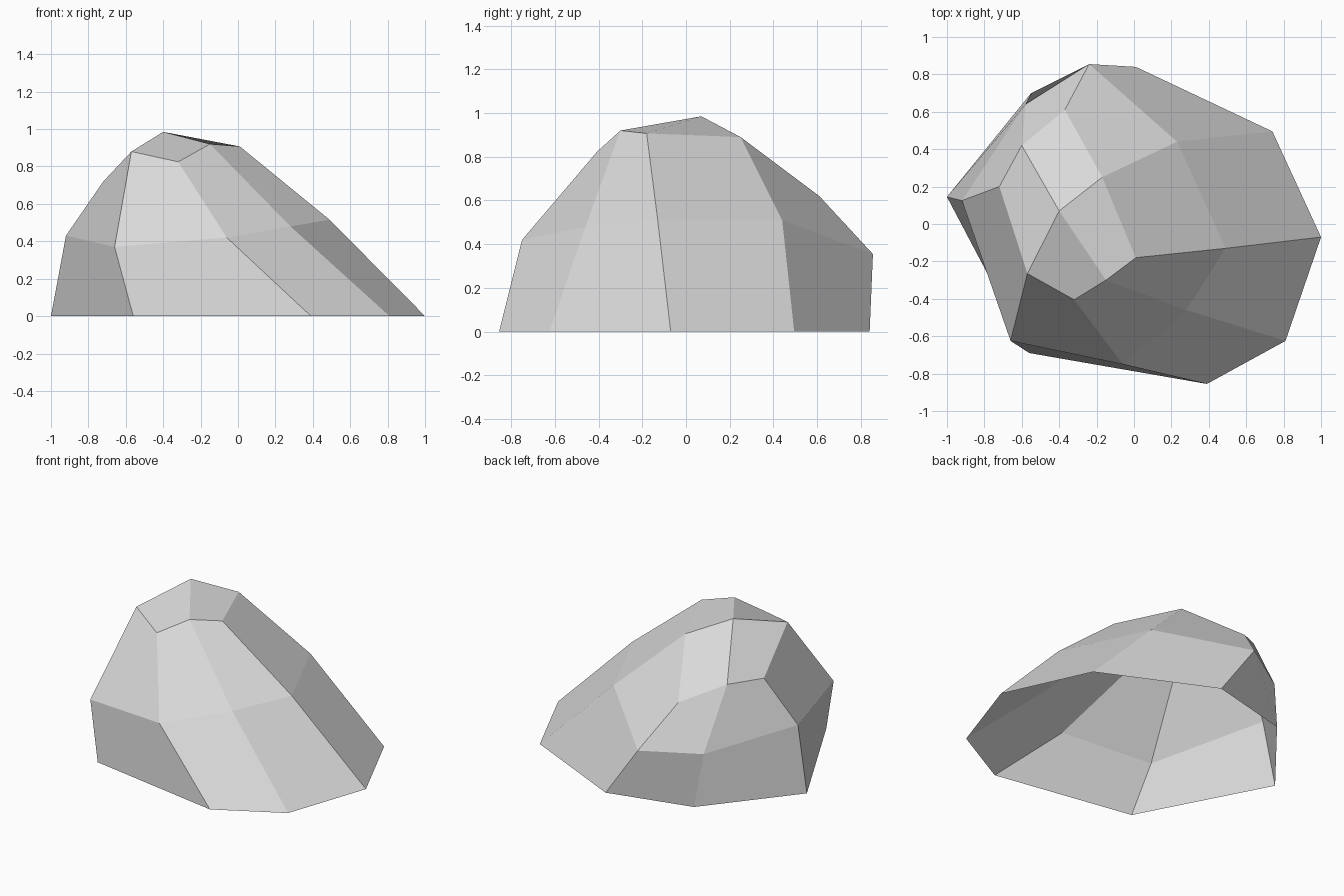
import bpy
import bmesh

default_cube = bpy.data.objects.get("Cube")
if default_cube:
    bpy.data.objects.remove(default_cube, do_unlink=True)


def make_material(name, grey):
    material = bpy.data.materials.new(name)
    material.use_nodes = True
    colour = (grey, grey, grey, 1.0)
    material.diffuse_color = colour
    material.node_tree.nodes["Principled BSDF"].inputs["Base Color"].default_value = colour
    return material


def add_ring(mesh, points):
    return [mesh.verts.new(point) for point in points]


def bridge(mesh, lower, upper):
    """Join two rings of equal length with a belt of quads."""
    count = len(lower)
    for i in range(count):
        j = (i + 1) % count
        mesh.faces.new((lower[j], upper[j], upper[i], lower[i]))


# Cross-sections of the boulder, counter-clockwise from the front left corner
ground_outline = [(-.56, -.69, 0), (.39, -.855, 0), (.81, -.625, 0), (1, -.07, 0),
                  (.74, .495, 0), (.01, .84, 0), (-.55, .7, 0), (-1, .145, 0)]
waist_outline = [(-.66, -.625, .37), (-.06, -.75, .42), (.28, -.46, .48), (.49, -.13, .515),
                 (.23, .44, .51), (-.24, .855, .355), (-.58, .64, .34), (-.92, .125, .43)]
shoulder_outline = [(-.57, -.265, .88), (-.32, -.405, .825), (-.15, -.3, .92), (.01, -.18, .907),
                    (-.17, .25, .89), (-.37, .61, .62), (-.6, .42, .73), (-.72, .2, .72)]
peak_point = (-.4, .07, .985)

# Sides, left open underneath
boulder = bmesh.new()
ground, waist, shoulder = [add_ring(boulder, outline) for outline in
                           (ground_outline, waist_outline, shoulder_outline)]
bridge(boulder, ground, waist)
bridge(boulder, waist, shoulder)

# Crown: four quads meeting at the peak
peak = boulder.verts.new(peak_point)
for i in range(0, len(shoulder), 2):
    boulder.faces.new((peak, shoulder[i], shoulder[i + 1], shoulder[(i + 2) % len(shoulder)]))

bmesh.ops.recalc_face_normals(boulder, faces=boulder.faces)
mesh_data = bpy.data.meshes.new("boulder")
boulder.to_mesh(mesh_data)
boulder.free()
mesh_data.materials.append(make_material("stone grey", 0.7))
rock = bpy.data.objects.new("boulder", mesh_data)
bpy.context.scene.collection.objects.link(rock)
